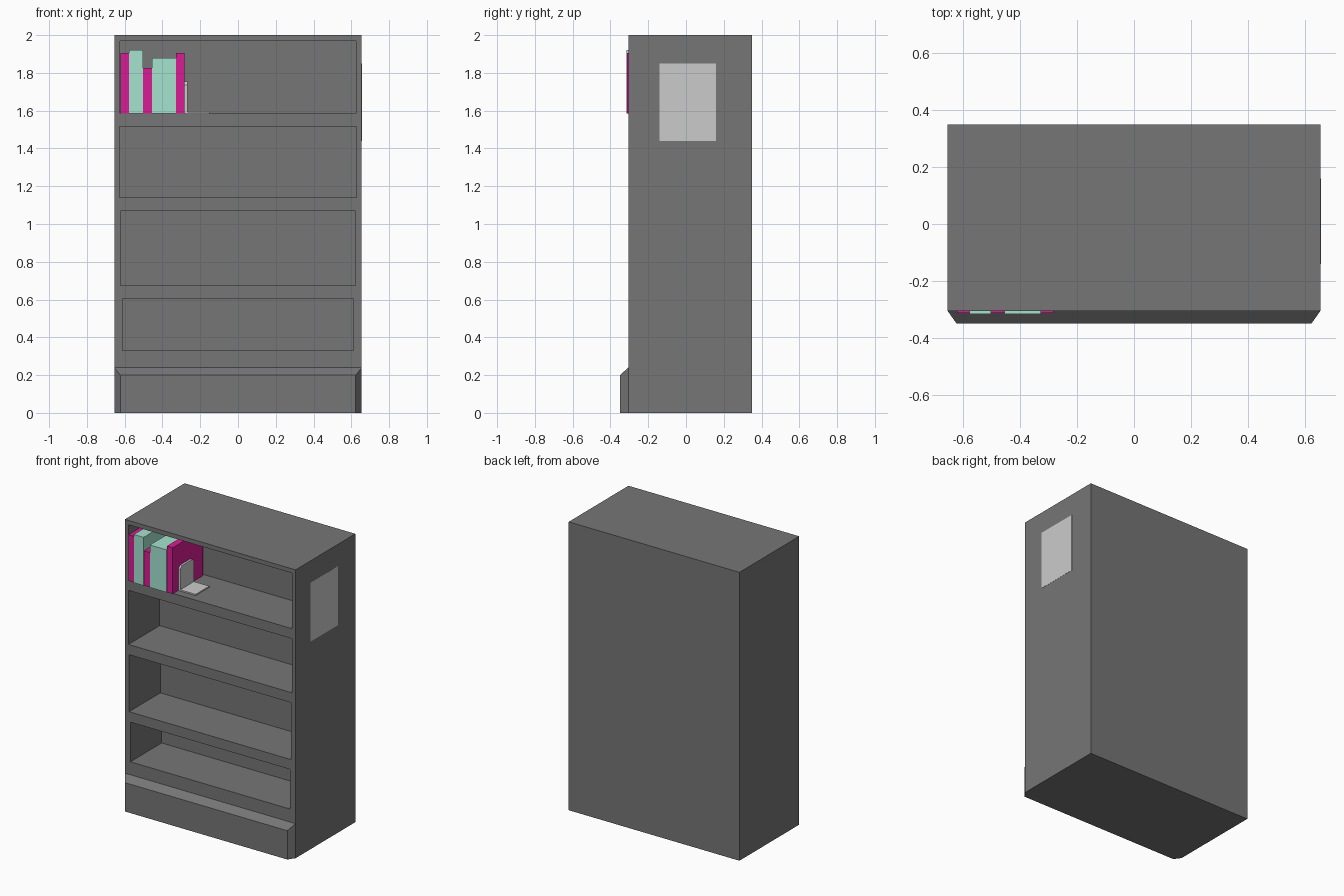
import bpy, bmesh

if "Cube" in bpy.data.objects:
    bpy.data.objects.remove(bpy.data.objects["Cube"])


def material(name, rgb):
    m = bpy.data.materials.new(name)
    m.diffuse_color = (*rgb, 1)
    m.use_nodes = True
    m.node_tree.nodes["Principled BSDF"].inputs["Base Color"].default_value = m.diffuse_color
    return m


DARK = material("dark_grey", (0.18, 0.18, 0.185))
PINK = material("pink", (0.70, 0.012, 0.30))
MINT = material("mint", (0.38, 0.77, 0.63))
LIGHT = material("light_grey", (0.8, 0.8, 0.8))


def finish(name, bm, mat):
    bmesh.ops.recalc_face_normals(bm, faces=bm.faces)
    me = bpy.data.meshes.new(name)
    bm.to_mesh(me)
    bm.free()
    ob = bpy.data.objects.new(name, me)
    bpy.context.collection.objects.link(ob)
    if mat:
        me.materials.append(mat)
    return ob


def box(name, x, y, z, mat=None):
    bm = bmesh.new()
    bmesh.ops.create_cube(bm, size=1)
    for v in bm.verts:
        v.co = [(a + b) / 2 + c * (b - a) for (a, b), c in zip((x, y, z), v.co)]
    return finish(name, bm, mat)


W, FRONT, BACK = 0.655, -0.305, 0.35

# Carcass with four shelf openings cut into the front
carcass = box("carcass", (-W, W), (FRONT, BACK), (0, 2), DARK)
openings = [(0.612, 0.33, 0.605), (0.622, 0.675, 1.07),
            (0.627, 1.14, 1.515), (0.626, 1.585, 1.97)]
for i, (w, z0, z1) in enumerate(openings):
    cutter = box(f"shelf_cutter_{i}", (-w, w), (FRONT - 0.1, 0.037), (z0, z1), DARK)
    cutter.hide_render = True
    cutter.hide_set(True)
    mod = carcass.modifiers.new(f"shelf_{i}", 'BOOLEAN')
    mod.operation = 'DIFFERENCE'
    mod.solver = 'EXACT'
    mod.object = cutter

# Plinth tapering towards its front face
bm = bmesh.new()
rings = [[bm.verts.new(p) for p in ((-w, y, 0), (w, y, 0), (w, y, h), (-w, y, h))]
         for w, y, h in ((W, FRONT, 0.24), (0.623, -0.35, 0.2))]
bm.faces.new(rings[1])
for i in range(4):
    j = (i + 1) % 4
    bm.faces.new((rings[0][i], rings[0][j], rings[1][j], rings[1][i]))
finish("plinth", bm, DARK)

# Row of books on the top shelf
SHELF = 1.585
books = [(-0.622, -0.578, 1.905, PINK), (-0.578, -0.503, 1.92, MINT),
         (-0.503, -0.455, 1.825, PINK), (-0.455, -0.328, 1.88, MINT),
         (-0.328, -0.283, 1.905, PINK)]
for i, (x0, x1, top, mat) in enumerate(books):
    y0 = -0.312 if mat == PINK else -0.316
    box(f"book_{i}", (x0, x1), (y0, 0.02), (SHELF, top), mat)

# Bookend: upright with clipped top corners, and a flat foot
bm = bmesh.new()
outline = [(-0.25, SHELF), (-0.10, SHELF), (-0.10, 1.737),
           (-0.118, 1.755), (-0.232, 1.755), (-0.25, 1.737)]
face = bm.faces.new([bm.verts.new((-0.282, y, z)) for y, z in outline])
ext = bmesh.ops.extrude_face_region(bm, geom=[face], use_keep_orig=True)
bmesh.ops.translate(bm, vec=(0.014, 0, 0),
                    verts=[g for g in ext["geom"] if isinstance(g, bmesh.types.BMVert)])
finish("bookend_upright", bm, LIGHT)
box("bookend_foot", (-0.268, -0.15), (-0.25, -0.10), (SHELF, SHELF + 0.009), LIGHT)

# Notice sheet on the right side
box("side_notice", (W - 0.001, W + 0.001), (-0.14, 0.16), (1.44, 1.85), LIGHT)
